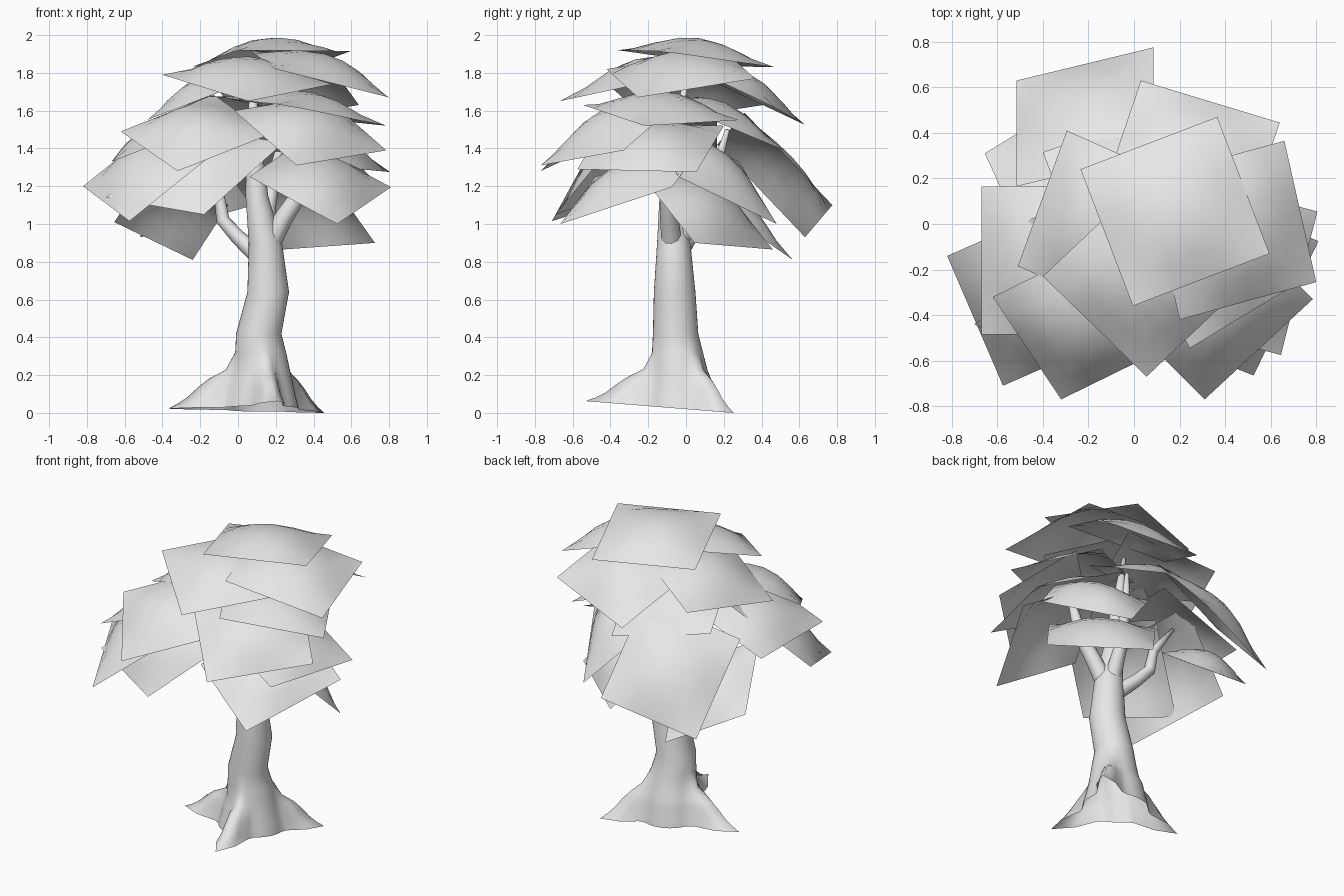
import bpy
import bmesh
from math import cos, sin, tau, radians, exp, remainder
from mathutils import Vector

default_cube = bpy.data.objects.get("Cube")
if default_cube:
    bpy.data.objects.remove(default_cube, do_unlink=True)

# Single flat colour shared by bark and foliage
grey = bpy.data.materials.new("light_grey")
grey.use_nodes = True
grey.diffuse_color = (0.8, 0.8, 0.8, 1)
grey.node_tree.nodes["Principled BSDF"].inputs["Base Color"].default_value = grey.diffuse_color


def add_object(name, bm):
    """Turn a bmesh into a smooth shaded object with the shared material."""
    mesh = bpy.data.meshes.new(name)
    for face in bm.faces:
        face.smooth = True
    bm.to_mesh(mesh)
    bm.free()
    mesh.materials.append(grey)
    obj = bpy.data.objects.new(name, mesh)
    bpy.context.scene.collection.objects.link(obj)
    return obj


def bridge(bm, rings):
    """Join successive rings with quads and close the far end."""
    sides = len(rings[0])
    for low, high in zip(rings, rings[1:]):
        for k in range(sides):
            n = (k + 1) % sides
            bm.faces.new((low[k], low[n], high[n], high[k]))
    bm.faces.new(rings[-1])


def branch(name, path, radii, sides=10):
    """Sweep a round section of changing radius along a path."""
    bm = bmesh.new()
    points = [Vector(p) for p in path]
    last = len(points) - 1
    rings = []
    for i, (point, radius) in enumerate(zip(points, radii)):
        tangent = points[min(i + 1, last)] - points[max(i - 1, 0)]
        turn = Vector((0, 0, 1)).rotation_difference(tangent)
        ring = []
        for k in range(sides):
            angle = tau * k / sides
            offset = Vector((radius * cos(angle), radius * sin(angle), 0))
            ring.append(bm.verts.new(point + turn @ offset))
        rings.append(ring)
    bridge(bm, rings)
    return add_object(name, bm)


def trunk_with_roots(name, levels, roots, sides=36, spread=0.23):
    """Stack rings whose outline swells toward each root near the ground."""
    bm = bmesh.new()
    rings = []
    for x, y, z, radius, swell in levels:
        ring = []
        for k in range(sides):
            angle = tau * k / sides
            reach = radius
            for direction, length in roots:
                gap = remainder(angle - radians(direction), tau)
                reach += length * swell * exp(-(gap / spread) ** 2)
            px, py = x + reach * cos(angle), y + reach * sin(angle)
            # The ground rises gently toward the front
            lift = max(0, 0.02 - 0.08 * py) * max(0, 1 - z / 0.32)
            ring.append(bm.verts.new((px, py, z + lift)))
        rings.append(ring)
    bridge(bm, rings)
    return add_object(name, bm)


def leaf_card(name, first, second, third, bulge=0.11, cuts=6):
    """Build a straight edged sheet from three corners, domed up and outward."""
    a, b, c = Vector(first), Vector(second), Vector(third)
    along, across = a - b, c - b
    normal = along.cross(across).normalized()
    if normal.z < 0:
        normal.negate()
    bm = bmesh.new()
    grid = []
    for i in range(cuts + 1):
        row = []
        for j in range(cuts + 1):
            u, v = i / cuts, j / cuts
            dome = (1 - (2 * u - 1) ** 2) * (1 - (2 * v - 1) ** 2)
            row.append(bm.verts.new(b + along * u + across * v + normal * bulge * dome))
        grid.append(row)
    for i in range(cuts):
        for j in range(cuts):
            face = bm.faces.new((grid[i][j], grid[i + 1][j], grid[i + 1][j + 1], grid[i][j + 1]))
            face.normal_update()
            if face.normal.dot(normal) < 0:
                face.normal_flip()
    return add_object(name, bm)


# Trunk: centre x, y, height, radius and root swell of each level
trunk_levels = [
    (.12, -.03, 0, .2, 1), (.12, -.03, .03, .195, .83), (.12, -.03, .07, .185, .68),
    (.12, -.03, .12, .175, .55), (.12, -.03, .17, .165, .38), (.125, -.035, .22, .15, .14),
    (.12, -.045, .32, .135, 0), (.11, -.055, .42, .12, 0), (.16, -.06, .64, .11, 0),
    (.145, -.065, .9, .088, 0), (.1, -.08, 1.15, .06, 0), (.08, -.05, 1.5, .035, 0),
    (.08, 0, 1.76, .012, 0),
]
# Front, right and left roots: compass direction and extra reach
root_spread = [(-80, .31), (180, .29), (40, .24)]
trunk_with_roots("trunk", trunk_levels, root_spread)

# Side branches
branch(
    "left_branch",
    [(.15, -.07, .86), (.24, -.09, 1.03), (.34, -.1, 1.18), (.45, -.08, 1.45)],
    [.06, .05, .042, .015])
branch(
    "right_branch",
    [(.1, -.04, .84), (0, .02, .93), (-.08, .05, 1.02), (-.1, .06, 1.15), (-.24, .08, 1.35)],
    [.05, .04, .036, .03, .012])
branch(
    "back_branch",
    [(.14, -.05, .88), (.16, .06, 1.08), (.2, .16, 1.3), (.24, .22, 1.5)],
    [.055, .04, .03, .012])

# Foliage sheets, three corners each, arranged in tiers
crown_tier = [
    ((-.235, .24, 1.835), (.365, .47, 1.83), (.595, -.13, 1.915)),
    ((.66, .365, 1.77), (.8, -.255, 1.67), (.2, -.42, 1.82)),
    ((-.4, -.23, 1.79), (.055, -.67, 1.65), (.5, -.25, 1.74)),
    ((-.51, -.185, 1.54), (-.295, .41, 1.63), (.2, .19, 1.82)),
    ((.64, .445, 1.63), (.03, .63, 1.525), (-.14, .13, 1.76)),
]
middle_tier = [
    ((.5, .28, 1.55), (.785, -.22, 1.52), (.245, -.545, 1.63)),
    ((-.62, -.32, 1.49), (-.32, -.77, 1.28), (.17, -.53, 1.475)),
    ((.785, -.33, 1.39), (.31, -.77, 1.31), (-.02, -.44, 1.6)),
    ((-.67, .165, 1.33), (-.67, -.485, 1.33), (-.1, -.485, 1.55)),
    ((-.4, .315, 1.48), (.185, .52, 1.39), (.37, .02, 1.6)),
    ((.645, -.575, 1.29), (.805, .055, 1.275), (.25, .2, 1.52)),
]
lower_tier = [
    ((-.82, -.14, 1.2), (-.575, -.71, 1.015), (-.12, -.51, 1.38)),
    ((.81, -.075, 1.195), (.525, -.665, 1), (.06, -.48, 1.25)),
    ((-.7, -.44, 1.14), (-.18, -.69, 1.05), (.24, -.38, 1.43)),
    ((.085, .775, 1.1), (-.515, .63, .93), (-.515, .165, 1.42)),
    ((-.655, .31, 1.01), (-.24, .565, .81), (-.05, .15, 1.1)),
    ((.235, .46, .865), (.725, .045, .9), (.455, -.255, 1.28)),
    ((.7, -.04, 1.25), (.42, .48, 1), (.12, .28, 1.33)),
]
tiers = {"crown": crown_tier, "middle": middle_tier, "lower": lower_tier}
for tier_name, sheets in tiers.items():
    for number, corners in enumerate(sheets):
        leaf_card(f"{tier_name}_foliage_{number}", *corners)
